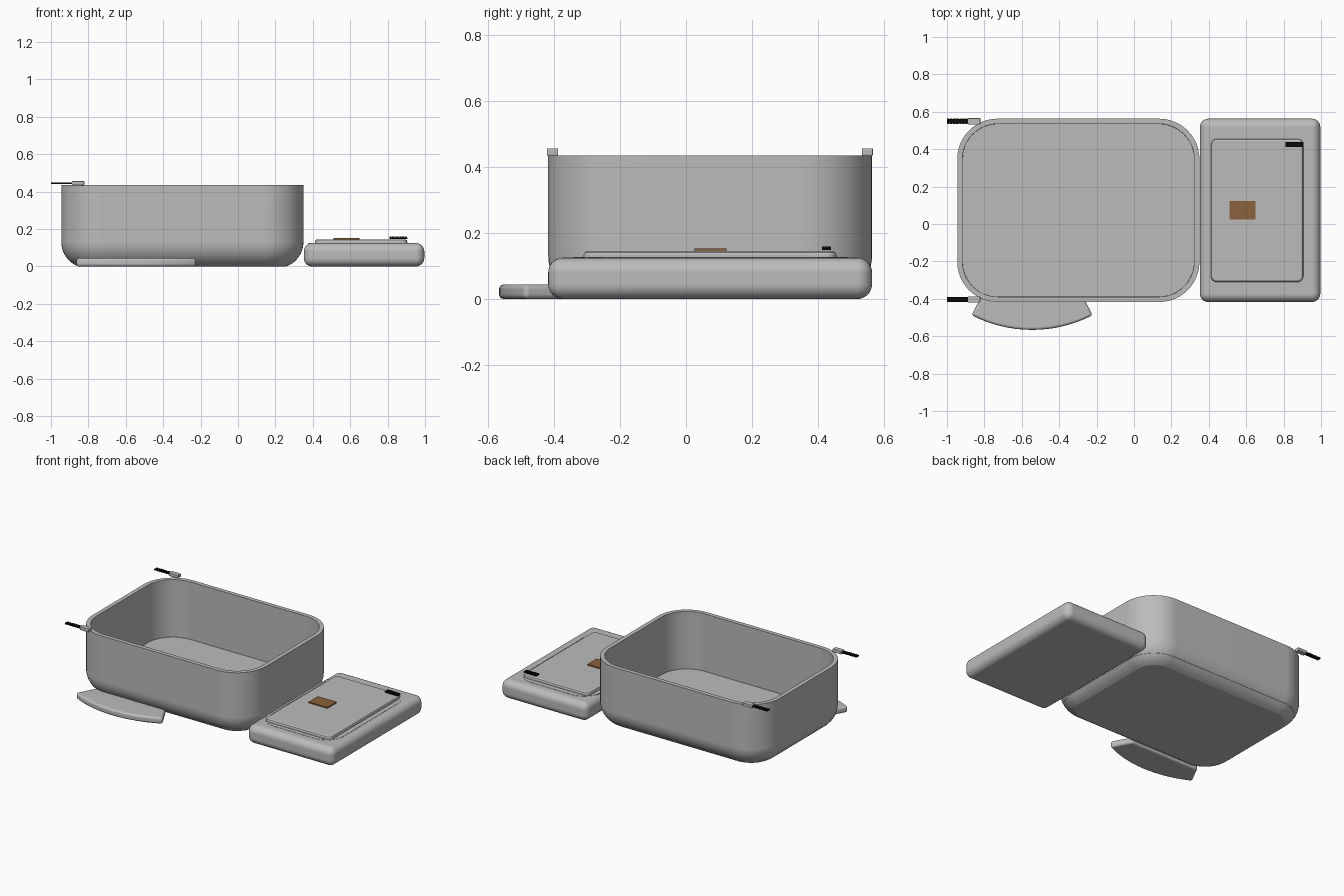
import bpy, bmesh, math
from mathutils import Vector

cube = bpy.data.objects.get("Cube")
if cube:
    bpy.data.objects.remove(cube, do_unlink=True)


def material(name, rgb):
    m = bpy.data.materials.new(name)
    m.use_nodes = True
    m.diffuse_color = (*rgb, 1)
    m.node_tree.nodes["Principled BSDF"].inputs["Base Color"].default_value = (*rgb, 1)
    return m


GREY = material("grey fabric", (0.5, 0.5, 0.5))
BROWN = material("brown leather", (0.26, 0.12, 0.045))
BLACK = material("black strap", (0.003, 0.003, 0.003))


def finish(name, bm, mat, bevel=0, segments=4):
    bmesh.ops.recalc_face_normals(bm, faces=bm.faces)
    mesh = bpy.data.meshes.new(name)
    bm.to_mesh(mesh)
    bm.free()
    ob = bpy.data.objects.new(name, mesh)
    bpy.context.collection.objects.link(ob)
    mesh.materials.append(mat)
    bpy.ops.object.select_all(action='DESELECT')
    ob.select_set(True)
    bpy.context.view_layer.objects.active = ob
    if bevel:
        mod = ob.modifiers.new("rounding", 'BEVEL')
        mod.width, mod.segments = bevel, segments
        mod.limit_method, mod.angle_limit = 'ANGLE', math.radians(40)
        bpy.ops.object.modifier_apply(modifier=mod.name)
    bpy.ops.object.shade_smooth_by_angle(angle=math.radians(18))
    # Keep the large flat faces evenly shaded
    flat = ob.modifiers.new("flat faces", 'WEIGHTED_NORMAL')
    flat.keep_sharp = True
    return ob


def add_box(bm, lo, hi):
    lo, hi = Vector(lo), Vector(hi)
    for v in bmesh.ops.create_cube(bm, size=1)["verts"]:
        v.co = (lo + hi) / 2 + v.co * (hi - lo)


def box(name, lo, hi, mat, bevel=0, segments=4):
    bm = bmesh.new()
    add_box(bm, lo, hi)
    return finish(name, bm, mat, bevel, segments)


def rounded_outline(x0, x1, y0, y1, r, z, steps=12):
    corners = [(x1 - r, y1 - r), (x0 + r, y1 - r), (x0 + r, y0 + r), (x1 - r, y0 + r)]
    return [(cx + r * math.cos(a), cy + r * math.sin(a), z)
            for q, (cx, cy) in enumerate(corners)
            for a in [(q + i / steps) * math.pi / 2 for i in range(steps + 1)]]


def loft(name, bounds, radius, profile, mat, closed=False):
    """Stack rounded outlines along (inset, height) pairs."""
    x0, x1, y0, y1 = bounds
    bm = bmesh.new()
    rings = [[bm.verts.new(p) for p in
              rounded_outline(x0 + d, x1 - d, y0 + d, y1 - d, radius - d, z)]
             for d, z in profile]
    pairs = list(zip(rings, rings[1:]))
    if closed:
        pairs.append((rings[-1], rings[0]))
    for a, b in pairs:
        n = len(a)
        for i in range(n):
            j = (i + 1) % n
            bm.faces.new((a[i], a[j], b[j], b[i]))
    if not closed:
        bm.faces.new(rings[0])
        bm.faces.new(rings[-1])
    return finish(name, bm, mat)


# Open tub: rounded outer bottom edge, straight inner walls, flat floor
wall, floor, top = 0.028, 0.047, 0.435
curve, sweep = 0.14, math.radians(70)
outer = [(curve * (1 - math.cos(t)), curve * (math.sin(sweep) - math.sin(t)))
         for t in [sweep * (1 - i / 10) for i in range(11)]]
loft("tub", (-0.945, 0.35, -0.417, 0.563), 0.215,
     outer + [(0, top), (wall, top), (wall, floor)], GREY)

# Cushioned lid lying beside the tub
box("lid", (0.352, -0.417, 0), (0.996, 0.563, 0.125), GREY, 0.045, 8)

# Raised panel and low piping around it
loft("lid_panel", (0.412, 0.905, -0.31, 0.455), 0.03,
     [(0, 0.12), (0, 0.134), (0.003, 0.141), (0.01, 0.145)], GREY)
loft("lid_piping", (0.378, 0.938, -0.34, 0.49), 0.13,
     [(0, 0.12), (0, 0.1265), (0.016, 0.1265), (0.016, 0.12)], GREY, closed=True)

# Leather patch
box("leather_patch", (0.51, 0.025, 0.145), (0.65, 0.123, 0.153), BROWN)


# Ribbed black straps
def strap(name, x0, x1, y, z, height, ribs=7):
    bm = bmesh.new()
    add_box(bm, (x0, y - 0.013, z), (x1, y + 0.013, z + height * 0.7))
    pitch = (x1 - x0) / ribs
    for i in range(ribs):
        x = x0 + i * pitch
        add_box(bm, (x, y - 0.014, z), (x + pitch * 0.7, y + 0.014, z + height))
    return finish(name, bm, BLACK)


strap("lid_strap", 0.81, 0.905, 0.425, 0.148, 0.011)
for side, y in (("back", 0.549), ("front", -0.404)):
    strap(side + "_strap", -1.0, -0.885, y, 0.442, 0.008)
    box(side + "_clip", (-0.888, y - 0.017, 0.434), (-0.822, y + 0.017, 0.456), GREY, 0.003, 2)

# Curved flap on the floor, its straight inner edge tucked under the tub
bm = bmesh.new()
half, steps = math.radians(27.3), 16
cx, cy, reach, tuck = -0.545, 0.14, 0.706, -0.36
sections = []
for i in range(steps + 1):
    a = -half + 2 * half * i / steps
    out = (cx + reach * math.sin(a), cy - reach * math.cos(a))
    back = (cx + 0.56 * math.sin(a), tuck)
    sections.append([bm.verts.new((*p, z))
                     for p, z in ((back, 0), (out, 0), (out, 0.044), (back, 0.044))])
for a, b in zip(sections, sections[1:]):
    for k in range(4):
        m = (k + 1) % 4
        bm.faces.new((a[k], a[m], b[m], b[k]))
bm.faces.new(sections[0])
bm.faces.new(sections[-1])
finish("front_flap", bm, GREY, 0.015, 5)
